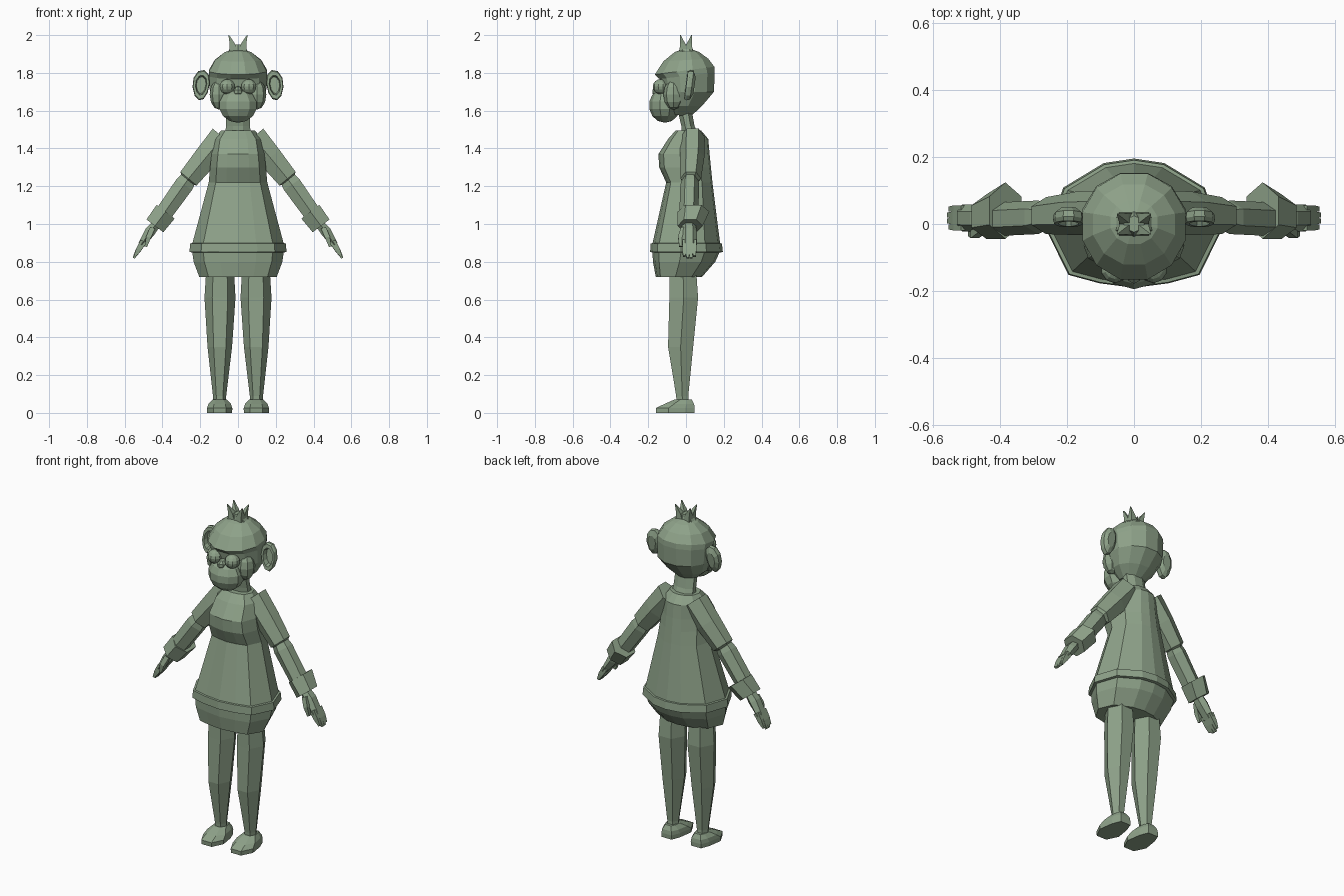
import bpy, bmesh, math
from mathutils import Vector

# One plain green for every part
green = bpy.data.materials.new("green")
green.diffuse_color = (0.27, 0.36, 0.25, 1)


def poly(n, phase=0.5):
    """Regular polygon stretched so it fills the -1..1 square."""
    p = [(math.cos(2 * math.pi * (i + phase) / n), math.sin(2 * math.pi * (i + phase) / n)) for i in range(n)]
    mx, my = max(abs(a) for a, b in p), max(abs(b) for a, b in p)
    return [(a / mx, b / my) for a, b in p]


def finish(name, bm, mirror=False):
    bmesh.ops.recalc_face_normals(bm, faces=bm.faces[:])
    me = bpy.data.meshes.new(name)
    bm.to_mesh(me)
    bm.free()
    me.materials.append(green)
    ob = bpy.data.objects.new(name, me)
    bpy.context.collection.objects.link(ob)
    if mirror:
        ob.modifiers.new("Mirror", 'MIRROR').use_mirror_merge = False
    return ob


def loft(name, rings, mirror=False):
    """Skin a list of equal-length point rings and cap both ends."""
    bm = bmesh.new()
    vs = [[bm.verts.new(p) for p in r] for r in rings]
    n = len(vs[0])
    for a, b in zip(vs, vs[1:]):
        for i in range(n):
            j = (i + 1) % n
            bm.faces.new((a[i], a[j], b[j], b[i]))
    bm.faces.new(vs[0])
    bm.faces.new(vs[-1])
    return finish(name, bm, mirror)


def stack(name, shape, levels, xc=0, mirror=False):
    """Horizontal sections: (z, half width, y front, y back, tilt)."""
    rings = []
    for z, hx, y0, y1, *t in levels:
        k = t[0] if t else 0
        c, h = (y0 + y1) / 2, (y1 - y0) / 2
        rings.append([((xc(z) if callable(xc) else xc) + hx * a,
                       c + h * b, z + k * h * b) for a, b in shape])
    return loft(name, rings, mirror)


def tube(name, n, stations, phase=0.5):
    """Mirrored limb; stations are (x, y, z, half thickness, half depth)."""
    d = Vector(stations[-1][:3]) - Vector(stations[0][:3])
    d.y = 0
    d.normalize()
    u = Vector((-d.z, 0, d.x))
    v = Vector((0, 1, 0))
    rings = [[Vector((x, y, z)) + u * hu * a + v * hv * b for a, b in poly(n, phase)]
             for x, y, z, hu, hv in stations]
    return loft(name, rings, True)


def ball(name, centre, radii, seg, rows, mirror=False):
    bm = bmesh.new()
    bmesh.ops.create_uvsphere(bm, u_segments=seg, v_segments=rows, radius=1)
    for v in bm.verts:
        v.co = Vector([c + r * q for c, r, q in zip(centre, radii, v.co)])
    return finish(name, bm, mirror)


# Dress, hem band and shorts share one body section
half = [(0, -1), (0.4, -0.93), (0.76, -0.8), (1, -0.15), (0.82, 0.55), (0.35, 0.93), (0, 1)]
body = half + [(-a, b) for a, b in half[-2:0:-1]]
stack("dress", body, [
    (0.885, 0.245, -0.18, 0.182), (1.22, 0.155, -0.105, 0.14), (1.30, 0.148, -0.142, 0.132),
    (1.37, 0.14, -0.146, 0.125), (1.45, 0.125, -0.095, 0.118), (1.495, 0.09, -0.055, 0.08)])
stack("hem_band", body, [
    (0.85, 0.246, -0.18, 0.185), (0.852, 0.257, -0.19, 0.195), (0.897, 0.253, -0.187, 0.19), (0.9, 0.235, -0.17, 0.17)])
stack("shorts", body, [(0.72, 0.205, -0.16, 0.085), (0.80, 0.235, -0.175, 0.155), (0.86, 0.243, -0.178, 0.182)])

# Neck
stack("neck", poly(8), [(1.45, 0.068, -0.02, 0.075), (1.52, 0.064, -0.025, 0.045), (1.63, 0.062, -0.05, 0.025)])

# Legs and feet
leg_x = lambda z: 0.095 + 0.004 * (0.7 - z)
stack("leg", poly(6, 0), [
    (0.05, 0.033, -0.05, 0.015), (0.09, 0.035, -0.052, 0.012), (0.35, 0.065, -0.095, 0.038),
    (0.61, 0.082, -0.088, 0.064), (0.78, 0.072, -0.085, 0.052)], leg_x, True)
sole = [(-0.5, -1), (0.5, -1), (1, -0.35), (0.8, 0.5), (0.5, 1), (-0.5, 1), (-0.8, 0.5), (-1, -0.35)]
stack("foot", sole, [
    (0, 0.066, -0.158, 0.045), (0.025, 0.067, -0.16, 0.046), (0.047, 0.06, -0.115, 0.043),
    (0.072, 0.037, -0.058, 0.03)], 0.097, True)

# Arms
tube("upper_arm", 6, [(0.08, 0.035, 1.46, 0.07, 0.065), (0.17, 0.032, 1.352, 0.064, 0.065),
                      (0.262, 0.025, 1.24, 0.056, 0.055), (0.27, 0.025, 1.23, 0.035, 0.04)])
tube("forearm", 6, [(0.265, 0.022, 1.236, 0.044, 0.042), (0.285, 0.02, 1.208, 0.05, 0.05),
                    (0.39, 0.015, 1.06, 0.046, 0.05)])
tube("cuff", 6, [(0.383, 0.04, 1.065, 0.06, 0.084), (0.44, 0.022, 0.99, 0.056, 0.066)])

# Hands: palm, four fingers held together, thumb
tube("palm", 6, [(0.425, 0.015, 1.01, 0.022, 0.035), (0.465, 0.017, 0.96, 0.028, 0.04),
                 (0.512, 0.018, 0.89, 0.018, 0.04)])
for i in range(4):
    y = -0.009 + 0.018 * i
    k = 1 - 0.1 * abs(i - 1.5)
    tube("finger", 4, [(0.50, y, 0.908, 0.017, 0.0105), (0.50 + 0.03 * k, y, 0.908 - 0.05 * k, 0.014, 0.0105),
                       (0.50 + 0.055 * k, y, 0.908 - 0.093 * k, 0.006, 0.007)])
tube("thumb", 4, [(0.452, -0.008, 0.98, 0.014, 0.018), (0.474, -0.028, 0.93, 0.013, 0.014),
                  (0.488, -0.028, 0.88, 0.007, 0.008)])

# Head with a brow ledge
stack("head", poly(12), [
    (1.575, 0.06, -0.085, 0.025, -0.1), (1.625, 0.115, -0.115, 0.085), (1.70, 0.149, -0.128, 0.148),
    (1.785, 0.153, -0.14, 0.152, 0.12), (1.812, 0.153, -0.165, 0.15, 0.13),
    (1.868, 0.122, -0.12, 0.118, 0.06), (1.91, 0.07, -0.06, 0.07), (1.925, 0.025, -0.02, 0.03)])

# Face
ball("snout", (0, -0.112, 1.628), (0.105, 0.084, 0.092), 10, 7)
ball("nose", (0, -0.145, 1.70), (0.026, 0.035, 0.03), 8, 5)
ball("eye", (0.057, -0.134, 1.727), (0.042, 0.042, 0.04), 10, 8, True)
ball("cheek", (0.1, -0.065, 1.685), (0.05, 0.055, 0.08), 8, 6, True)

# Ears: cupped discs
ear = []
for s, y in [(0.55, 0.045), (0.95, 0.03), (1, 0.012), (0.92, 0.0), (0.66, 0.0), (0.55, 0.026)]:
    ring = []
    for a, b in poly(10, 0):
        w = 0.046 * (1 + 0.12 * b)
        ring.append((0.195 + w * s * a, y + 0.0105 * s * b, 1.735 + 0.077 * s * b - 0.01 * s * a))
    ear.append(ring)
loft("ear", ear, True)

# Hair tuft
stack("tuft_base", poly(6), [(1.905, 0.06, -0.045, 0.045), (1.925, 0.045, -0.034, 0.036), (1.95, 0.03, -0.024, 0.024)])
for sy in (-1, 1):
    path = [(0.022, 0.012, 1.915, 0.022), (0.03, 0.018, 1.955, 0.014), (0.049, 0.03, 2.0, 0.002)]
    loft("hair_spike", [[(x + r * a, sy * y + r * b, z) for a, b in poly(4)] for x, y, z, r in path], True)
